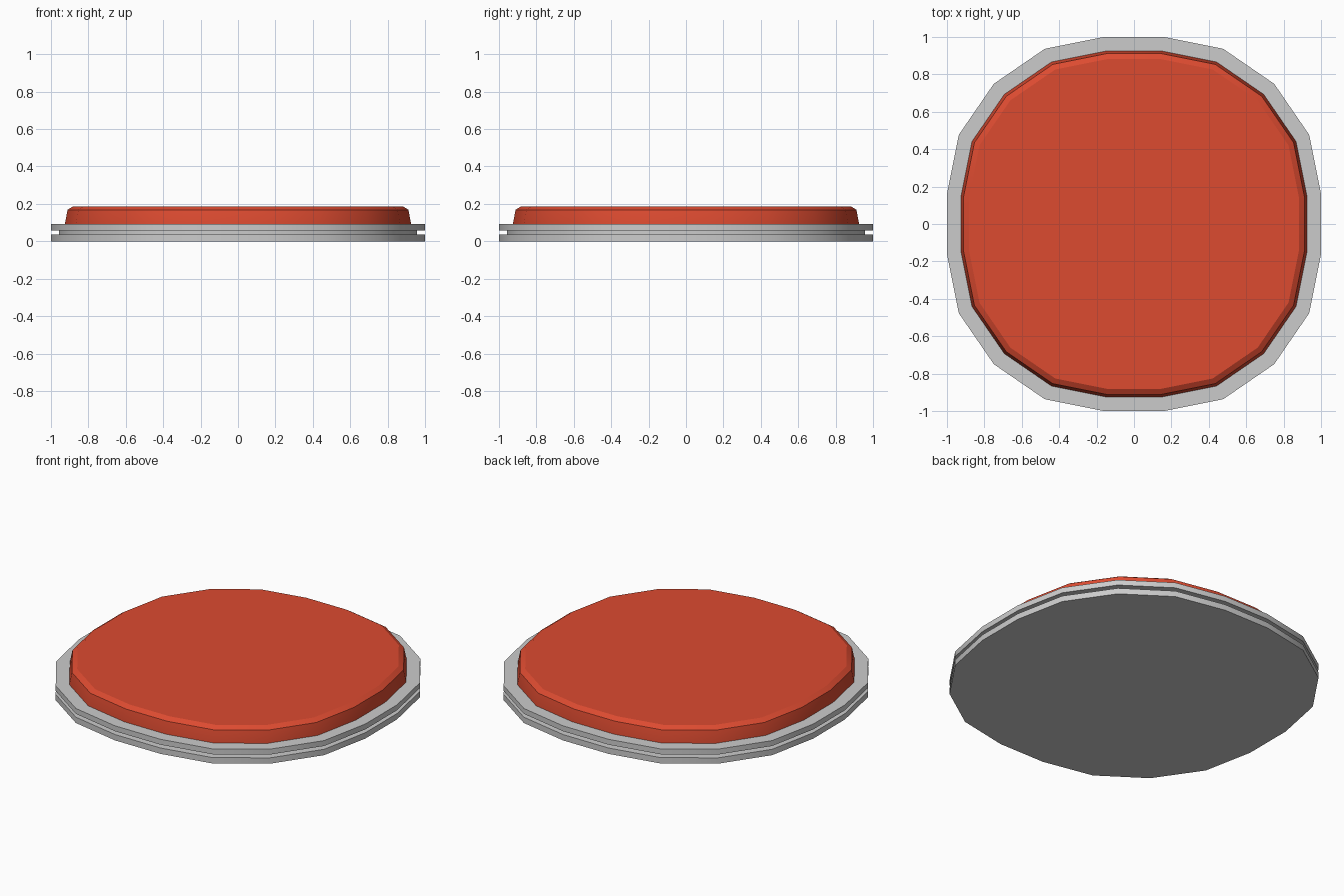
import bpy, bmesh, math

if "Cube" in bpy.data.objects:
    bpy.data.objects.remove(bpy.data.objects["Cube"])

# Rounded-square outline with 20 sides: one radius per corner, repeated each quadrant
RADII = [1.013, 1.051, 1.06, 1.051, 1.013]
OUTLINE = []
for i in range(20):
    a = math.radians(9 + 18 * i)
    r = RADII[i % 5]
    OUTLINE.append((r * math.cos(a), r * math.sin(a)))


def loft(name, profile, color=None):
    """Stack scaled copies of the outline along a (scale, z) profile."""
    bm = bmesh.new()
    rings = [[bm.verts.new((x * s, y * s, z)) for x, y in OUTLINE] for s, z in profile]
    for lo, hi in zip(rings, rings[1:]):
        for i in range(20):
            j = (i + 1) % 20
            bm.faces.new((lo[i], lo[j], hi[j], hi[i]))
    bm.faces.new(rings[0][::-1])
    bm.faces.new(rings[-1])
    mesh = bpy.data.meshes.new(name)
    bm.to_mesh(mesh)
    bm.free()
    obj = bpy.data.objects.new(name, mesh)
    bpy.context.collection.objects.link(obj)
    if color:
        mat = bpy.data.materials.new(name + "_paint")
        mat.diffuse_color = color
        mat.use_nodes = True
        mat.node_tree.nodes["Principled BSDF"].inputs["Base Color"].default_value = mat.diffuse_color
        mesh.materials.append(mat)
    bpy.ops.object.select_all(action='DESELECT')
    obj.select_set(True)
    bpy.context.view_layer.objects.active = obj
    bpy.ops.object.shade_smooth_by_angle(angle=math.radians(30))
    return obj


# Grey base: two plates with a recessed groove between them
loft("base_plate", [(1, 0), (1, 0.037), (0.957, 0.037), (0.957, 0.058),
                    (1, 0.058), (1, 0.092)])

# Red button cap with a bevelled rim, seated slightly into the base
loft("button_cap", [(0.925, 0.088), (0.925, 0.092), (0.911, 0.168), (0.882, 0.187)],
     (0.72, 0.07, 0.03, 1))
